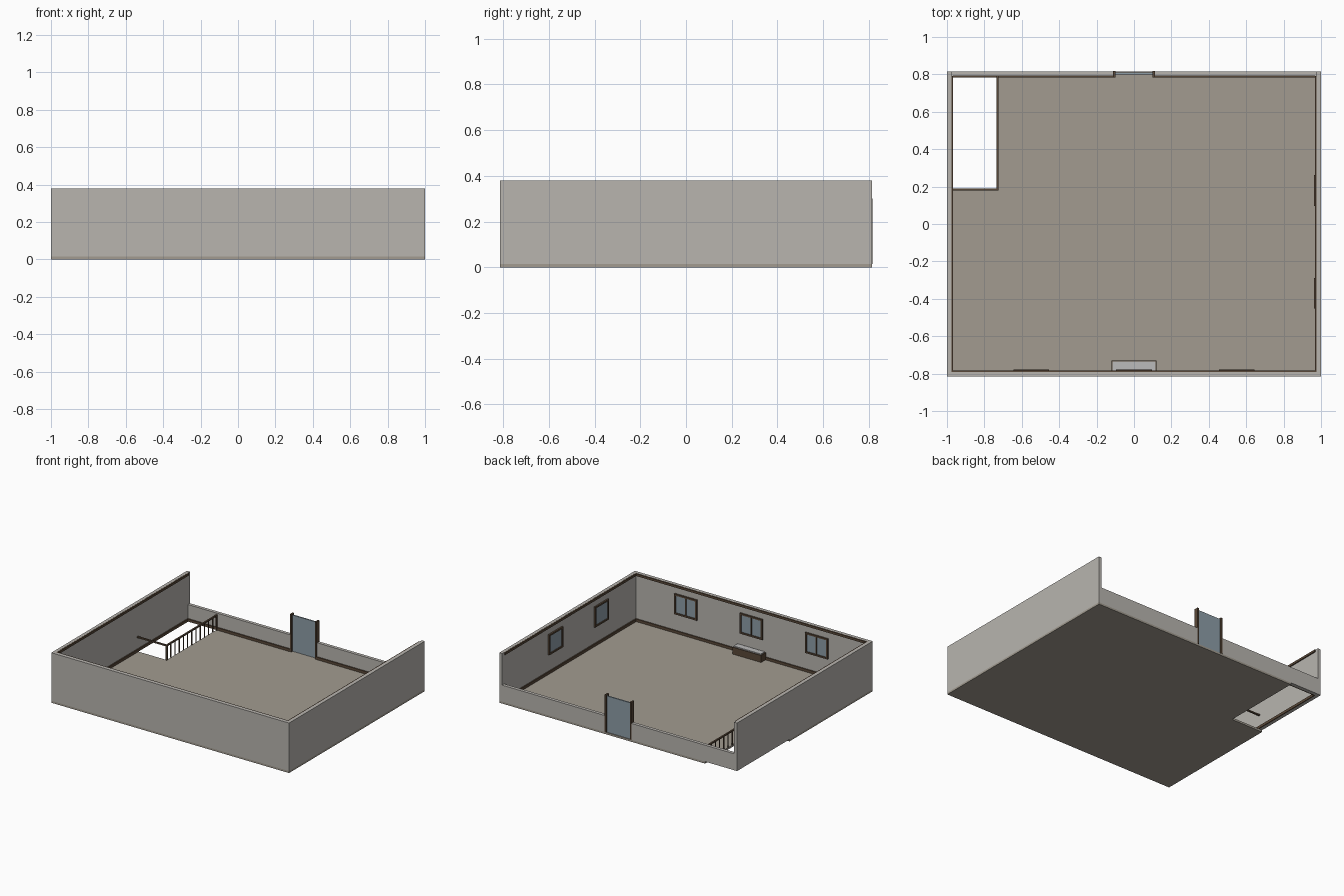
import bpy, bmesh
from mathutils import Matrix, Vector

if "Cube" in bpy.data.objects:
    bpy.data.objects.remove(bpy.data.objects["Cube"])


def material(name, rgb):
    m = bpy.data.materials.new(name)
    m.diffuse_color = (*rgb, 1)
    m.use_nodes = True
    m.node_tree.nodes["Principled BSDF"].inputs["Base Color"].default_value = m.diffuse_color
    return m


WOOD = material("dark_wood", (0.10, 0.065, 0.04))
FLOOR = material("floor_tan", (0.36, 0.33, 0.28))
WALL = material("wall_grey", (0.48, 0.46, 0.43))
GLASS = material("glass_blue", (0.27, 0.34, 0.39))
STONE = material("stone_top", (0.5, 0.5, 0.5))


def boxes(name, ranges, mat):
    """One object from boxes given as (x0, x1, y0, y1, z0, z1)."""
    bm = bmesh.new()
    for x0, x1, y0, y1, z0, z1 in ranges:
        size = Vector((x1 - x0, y1 - y0, z1 - z0))
        mid = Vector((x0 + x1, y0 + y1, z0 + z1)) / 2
        bmesh.ops.create_cube(bm, size=1, matrix=Matrix.Translation(mid) @ Matrix.Diagonal((*size, 1)))
    me = bpy.data.meshes.new(name)
    bm.to_mesh(me)
    bm.free()
    me.materials.append(mat)
    ob = bpy.data.objects.new(name, me)
    bpy.context.collection.objects.link(ob)
    return ob


X, Y = 1.0, 0.815      # outer half sizes
F, H, LOW = 0.015, 0.38, 0.14   # floor top, wall top, low wall top
T = 0.025              # wall thickness
XI, YI = X - T, Y - T  # inner wall faces
SX, SY = -0.73, 0.185  # stairwell corner

# floor, leaving the stairwell open
boxes("floor_front", [(-X, X, -Y, SY, 0, F)], FLOOR)
boxes("floor_back", [(SX, X, SY, Y, 0, F)], FLOOR)

# walls
boxes("front_wall", [(-X, X, -Y, -YI, F, H)], WALL)
for side, s in (("left", -1), ("right", 1)):
    a, b = sorted((s * XI, s * X))
    boxes(side + "_wall", [(a, b, -YI, Y, F, H)], WALL)
boxes("back_low_wall", [(-XI, -0.1, YI, Y, F, LOW), (0.1, XI, YI, Y, F, LOW)], WALL)

# baseboards and top trim on the inner wall faces
t = 0.008
for name, z0, z1 in (("baseboard", F, F + 0.02), ("top_trim", H - 0.018, H - 0.001)):
    parts = [(-XI, XI, -YI, -YI + t, z0, z1),
             (-XI, -XI + t, -YI + t, YI, z0, z1),
             (XI - t, XI, -YI + t, YI, z0, z1)]
    if name == "baseboard":
        parts += [(-XI + t, -0.11, YI - t, YI, z0, z1), (0.11, XI - t, YI - t, YI, z0, z1)]
    boxes(name, parts, WOOD)


def window(name, centre, w, h, angle, mullion):
    """Framed pane standing in local xz, facing local +y."""
    b, d = 0.012, 0.012
    frame = [(-w / 2, -w / 2 + b, 0, d, -h / 2, h / 2), (w / 2 - b, w / 2, 0, d, -h / 2, h / 2),
             (-w / 2 + b, w / 2 - b, 0, d, h / 2 - b, h / 2),
             (-w / 2 + b, w / 2 - b, 0, d, -h / 2, -h / 2 + b)]
    if mullion:
        frame.append((-0.004, 0.004, 0, d, -h / 2 + b, h / 2 - b))
    pane = [(-w / 2 + b, w / 2 - b, 0, 0.005, -h / 2 + b, h / 2 - b)]
    for ob in (boxes(name + "_frame", frame, WOOD), boxes(name + "_pane", pane, GLASS)):
        ob.data.transform(Matrix.Translation(centre) @ Matrix.Rotation(angle, 4, 'Z'))


# windows on the front and right walls
for i, x in enumerate((-0.55, 0, 0.55)):
    window(f"front_window_{i + 1}", (x, -YI, 0.237), 0.19, 0.155, 0, True)
for i, y in enumerate((-0.37, 0.18)):
    window(f"right_window_{i + 1}", (XI, y, 0.237), 0.165, 0.155, 1.5707963, False)

# bench below the middle window
boxes("bench_base", [(-0.12, 0.12, -YI, -0.73, F, 0.068)], WOOD)
boxes("bench_top", [(-0.114, 0.114, -YI + t, -0.736, 0.068, 0.076)], STONE)

# back door with posts
boxes("door_posts", [(s * 0.106 - 0.007, s * 0.106 + 0.007, YI - 0.006, Y + 0.002, F, 0.30)
                     for s in (-1, 1)], WOOD)
boxes("door_panel", [(-0.099, 0.099, 0.799, 0.809, F, 0.29)], GLASS)

# stairwell railing
RT = 0.13
boxes("handrail", [(SX - 0.006, SX + 0.006, SY - 0.006, YI, RT - 0.01, RT),
                   (-XI, SX - 0.006, SY - 0.006, SY + 0.006, RT - 0.01, RT)], WOOD)
boxes("railing_posts", [(SX - 0.006, SX + 0.006, y - 0.006, y + 0.006, F, RT - 0.01)
                        for y in (SY, YI - 0.006)], WOOD)
n = 11
boxes("balusters", [(SX - 0.003, SX + 0.003, y - 0.003, y + 0.003, F, RT - 0.01)
                    for y in (SY + (YI - SY) * k / (n + 1) for k in range(1, n + 1))], WOOD)
